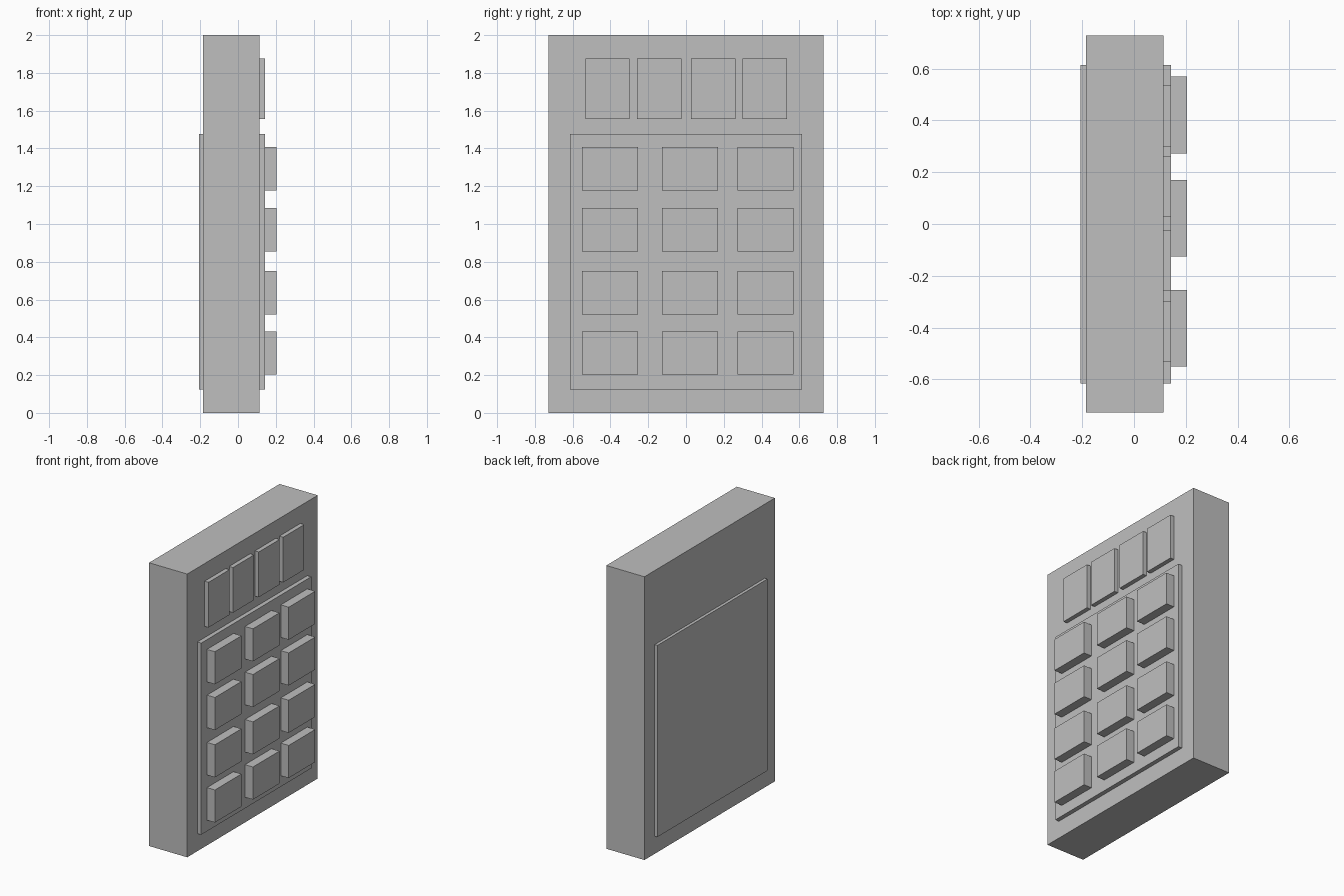
import bpy

if "Cube" in bpy.data.objects:
    bpy.data.objects.remove(bpy.data.objects["Cube"])

# One flat grey for the whole keypad
grey = bpy.data.materials.new("light grey")
grey.diffuse_color = (0.52, 0.52, 0.52, 1)
grey.use_nodes = True
grey.node_tree.nodes["Principled BSDF"].inputs["Base Color"].default_value = grey.diffuse_color


def box(name, x0, x1, y0, y1, z0, z1):
    """Sharp-edged box between the given limits."""
    bpy.ops.mesh.primitive_cube_add(
        size=1, location=((x0 + x1) / 2, (y0 + y1) / 2, (z0 + z1) / 2))
    ob = bpy.context.object
    ob.name = name
    ob.scale = (x1 - x0, y1 - y0, z1 - z0)
    bpy.ops.object.transform_apply(location=False, rotation=False, scale=True)
    ob.data.materials.append(grey)
    return ob


BODY_FACE, PANEL_FACE, KEY_FACE = 0.113, 0.143, 0.205

# Housing, and the panel that passes through it to show on both sides
box("housing", -0.185, BODY_FACE, -0.728, 0.728, 0, 2)
box("key_panel", -0.206, PANEL_FACE, -0.615, 0.613, 0.124, 1.477)

# Row of four display tiles along the top
for i, y in enumerate((-0.416, -0.142, 0.144, 0.417)):
    box(f"display_tile_{i + 1}", BODY_FACE, PANEL_FACE,
        y - 0.117, y + 0.117, 1.556, 1.875)

# Keys, four rows of three
for r, z in enumerate((1.293, 0.97, 0.636, 0.317)):
    for c, y in enumerate((-0.402, 0.022, 0.421)):
        box(f"key_row{r + 1}_col{c + 1}", PANEL_FACE, KEY_FACE,
            y - 0.148, y + 0.148, z - 0.115, z + 0.115)
